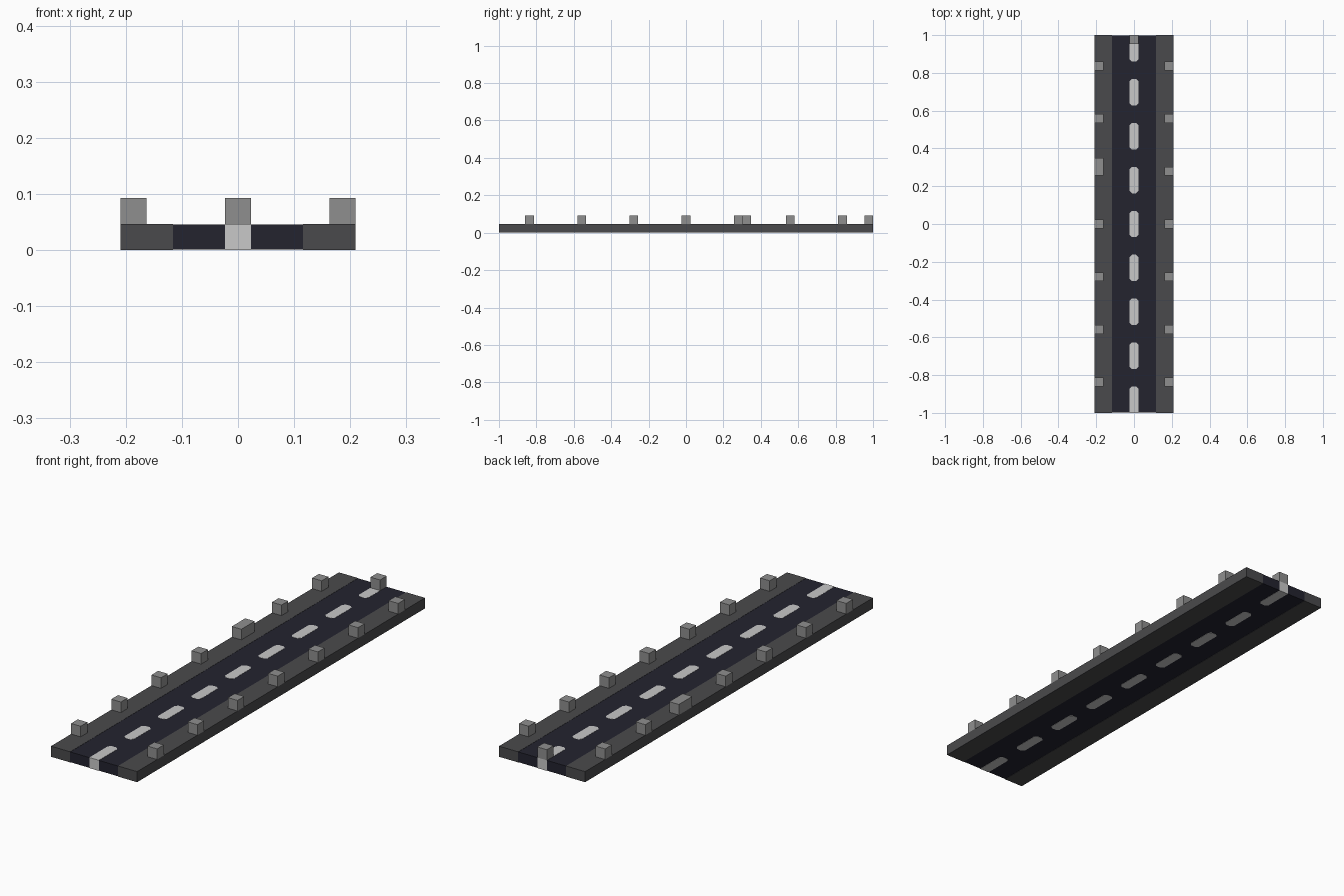
import bpy
import bmesh

if "Cube" in bpy.data.objects:
    bpy.data.objects.remove(bpy.data.objects["Cube"], do_unlink=True)

CELLS = 43            # road length in unit cells
U = 2 / CELLS         # cell size
LIP = 0.0008          # how far painted dashes stand proud of the asphalt


def material(name, rgb):
    linear = [((c / 255 + 0.055) / 1.055) ** 2.4 for c in rgb]
    mat = bpy.data.materials.new(name)
    mat.use_nodes = True
    mat.diffuse_color = (*linear, 1)
    bsdf = mat.node_tree.nodes["Principled BSDF"]
    bsdf.inputs["Base Color"].default_value = (*linear, 1)
    bsdf.inputs["Roughness"].default_value = 0.9
    return mat


def prism(name, outline, z0, z1, mat):
    """Extrude a flat outline from z0 to z1."""
    bm = bmesh.new()
    base = bm.faces.new([bm.verts.new((x, y, z0)) for x, y in outline])
    top = bmesh.ops.extrude_face_region(bm, geom=[base])["geom"]
    verts = [v for v in top if isinstance(v, bmesh.types.BMVert)]
    bmesh.ops.translate(bm, verts=verts, vec=(0, 0, z1 - z0))
    bmesh.ops.recalc_face_normals(bm, faces=bm.faces)
    mesh = bpy.data.meshes.new(name)
    bm.to_mesh(mesh)
    bm.free()
    mesh.materials.append(mat)
    obj = bpy.data.objects.new(name, mesh)
    bpy.context.collection.objects.link(obj)
    return obj


def box(name, x0, x1, y0, y1, z0, z1, mat):
    return prism(name, [(x0, y0), (x1, y0), (x1, y1), (x0, y1)], z0, z1, mat)


def dash_outline(y0, y1, cut0, cut1):
    """Dash one cell wide with clipped corners at each end."""
    h = U / 2
    right = [(h - cut0, y0), (h, y0 + cut0), (h, y1 - cut1), (h - cut1, y1)]
    pts = right + [(-x, y) for x, y in reversed(right)]
    return [p for i, p in enumerate(pts) if p != pts[i - 1]]


asphalt = material("dark asphalt", (35, 35, 47))
shoulder = material("shoulder grey", (74, 74, 76))
paint = material("lane paint", (200, 200, 200))
stone = material("post stone", (143, 143, 143))

# Road bed and the two shoulders
box("road_bed", -2.5 * U, 2.5 * U, -1 + LIP, 1 - LIP, LIP, U - LIP, asphalt)
for side, label in ((1, "left"), (-1, "right")):
    x0, x1 = sorted((side * 2.5 * U, side * 4.5 * U))
    box(label + "_shoulder", x0, x1, -1, 1, 0, U, shoulder)

# Centre line dashes, inlaid through the slab
for start in range(0, CELLS, 5):
    end = start + 3
    cut0 = 0 if start == 0 else U * 0.25
    cut1 = 0 if end == CELLS else U * 0.25
    outline = dash_outline(-1 + start * U, -1 + end * U, cut0, cut1)
    prism("lane_dash", outline, 0, U, paint)


# Edge posts along both shoulders
def post(name, x, cell, length=1):
    y = -1 + cell * U
    box(name, x - U / 2, x + U / 2, y, y + length * U, U, 2 * U, stone)


for cell in range(3, CELLS, 6):
    post("left_post", 4 * U, cell)
    post("right_post", -4 * U, cell, 2 if cell == 27 else 1)

# Single post at the back end of the centre line
post("end_post", 0, CELLS - 1)
